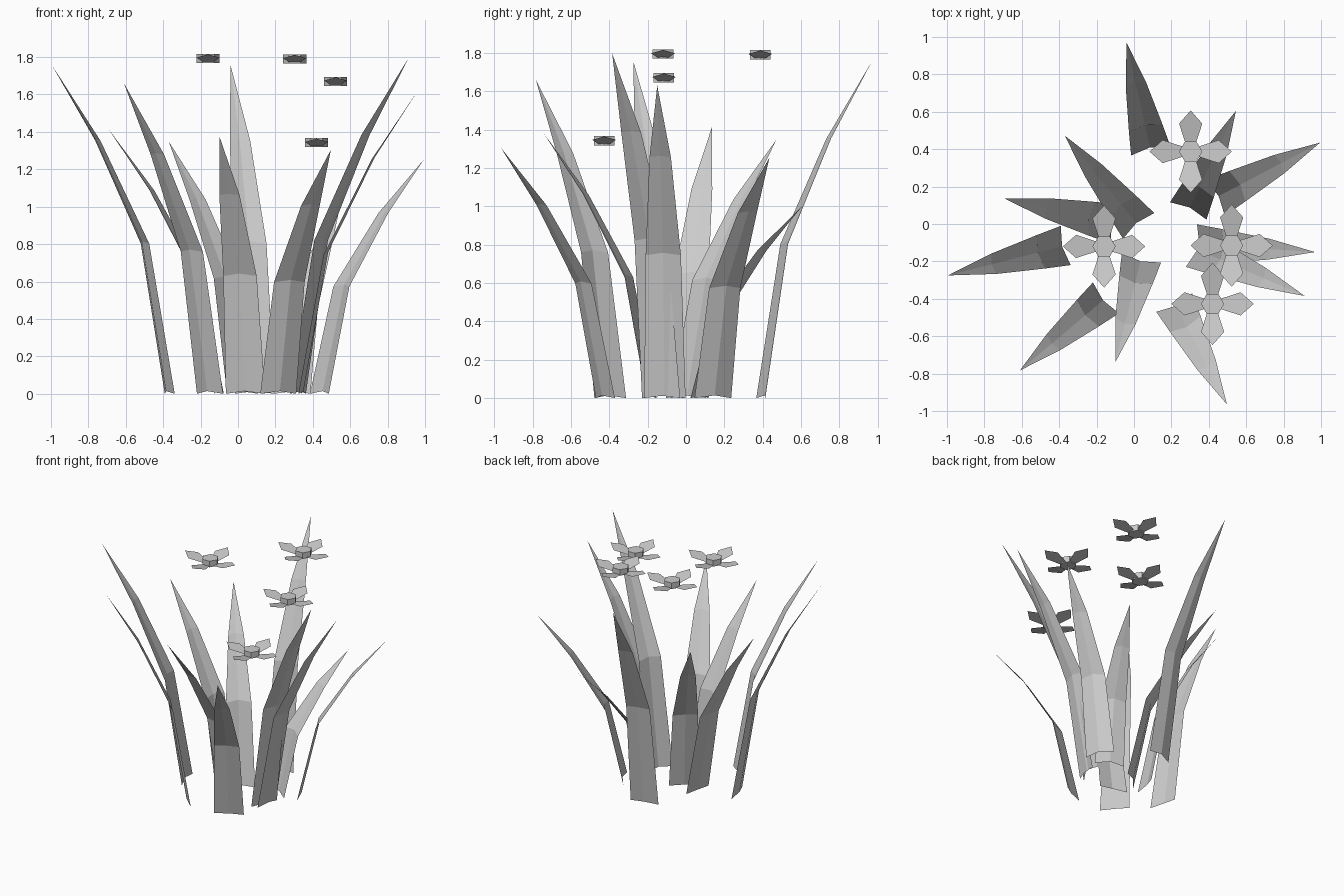
import bpy, math
from mathutils import Vector

if "Cube" in bpy.data.objects:
    bpy.data.objects.remove(bpy.data.objects["Cube"])


def material(name, rgb):
    m = bpy.data.materials.new(name)
    m.diffuse_color = (*rgb, 1)
    m.use_nodes = True
    m.node_tree.nodes["Principled BSDF"].inputs["Base Color"].default_value = m.diffuse_color
    return m


leaf_grey = material("leaf_grey", (0.6, 0.6, 0.6))


def add_mesh(name, verts, faces, mat):
    me = bpy.data.meshes.new(name)
    me.from_pydata(verts, [], faces)
    me.materials.append(mat)
    ob = bpy.data.objects.new(name, me)
    bpy.context.collection.objects.link(ob)
    return ob


# Blade template: height fraction, outward fraction, half width, fold depth
ROWS = [(0, 0, 0.108, 0.02), (0.457, 0.21, 0.092, 0.018), (0.77, 0.61, 0.056, 0.012)]


def blade(name, bx, by, tx, ty, height):
    """Folded strip leaning from base to a pointed tip."""
    base, out = Vector((bx, by, 0)), Vector((tx - bx, ty - by, 0))
    d = out.normalized()
    side = Vector((-d.y, d.x, 0))
    verts = []
    for h, o, w, fold in ROWS:
        c = base + out * o + Vector((0, 0, h * height))
        ridge = c + d * fold + Vector((0, 0, fold * 0.7))
        verts += [c - side * w, ridge, c + side * w]
    verts.append(Vector((tx, ty, height)))
    faces = []
    for r in (0, 3):
        for k in (0, 1):
            faces.append((r + k, r + k + 1, r + k + 4, r + k + 3))
    faces += [(6, 7, 9), (7, 8, 9)]
    add_mesh(name, verts, faces, leaf_grey)


# Blades: base x, y, tip x, y, tip height
BLADES = [
    (0.09, 0.39, -0.04, 0.97, 1.757),
    (0.29, 0.07, 0.545, 0.605, 1.0),
    (0.435, 0.14, 0.995, 0.435, 1.254),
    (0.33, -0.11, 0.968, -0.15, 1.63),
    (0.32, -0.13, 0.913, -0.385, 1.797),
    (0.215, -0.42, 0.497, -0.965, 1.305),
    (0.04, -0.18, -0.10, -0.74, 1.378),
    (-0.15, -0.395, -0.61, -0.783, 1.66),
    (-0.365, -0.115, -0.995, -0.275, 1.757),
    (-0.10, 0.0, -0.69, 0.135, 1.412),
    (0.025, -0.01, -0.37, 0.472, 1.348),
]
for i, b in enumerate(BLADES):
    blade(f"grass_blade_{i + 1}", *b)

# Petal outline: distance from centre, half width, height
PETAL = [(0.045, -0.028, -0.018), (0.15, -0.062, 0.004), (0.22, 0, 0.022),
         (0.15, 0.062, 0.004), (0.045, 0.028, -0.018)]


def flower(index, x, y, z):
    # hexagonal heart
    ring = [(x + 0.062 * math.cos(k * math.pi / 3), y + 0.062 * math.sin(k * math.pi / 3))
            for k in range(6)]
    verts = [(*p, z - 0.024) for p in ring] + [(*p, z + 0.024) for p in ring]
    faces = [(5, 4, 3, 2, 1, 0), (6, 7, 8, 9, 10, 11)]
    faces += [(k, (k + 1) % 6, (k + 1) % 6 + 6, k + 6) for k in range(6)]
    add_mesh(f"flower_heart_{index}", verts, faces, leaf_grey)
    # four petals tilted slightly up
    verts, faces = [], []
    for q in range(4):
        c, s = math.cos(q * math.pi / 2), math.sin(q * math.pi / 2)
        n = len(verts)
        verts += [(x + r * c - w * s, y + r * s + w * c, z + h) for r, w, h in PETAL]
        faces.append(tuple(range(n, n + 5)))
    add_mesh(f"flower_petals_{index}", verts, faces, leaf_grey)


# Floating flowers
for i, p in enumerate([(0.303, 0.387, 1.79), (0.522, -0.115, 1.67),
                       (-0.16, -0.12, 1.793), (0.42, -0.427, 1.342)]):
    flower(i + 1, *p)
